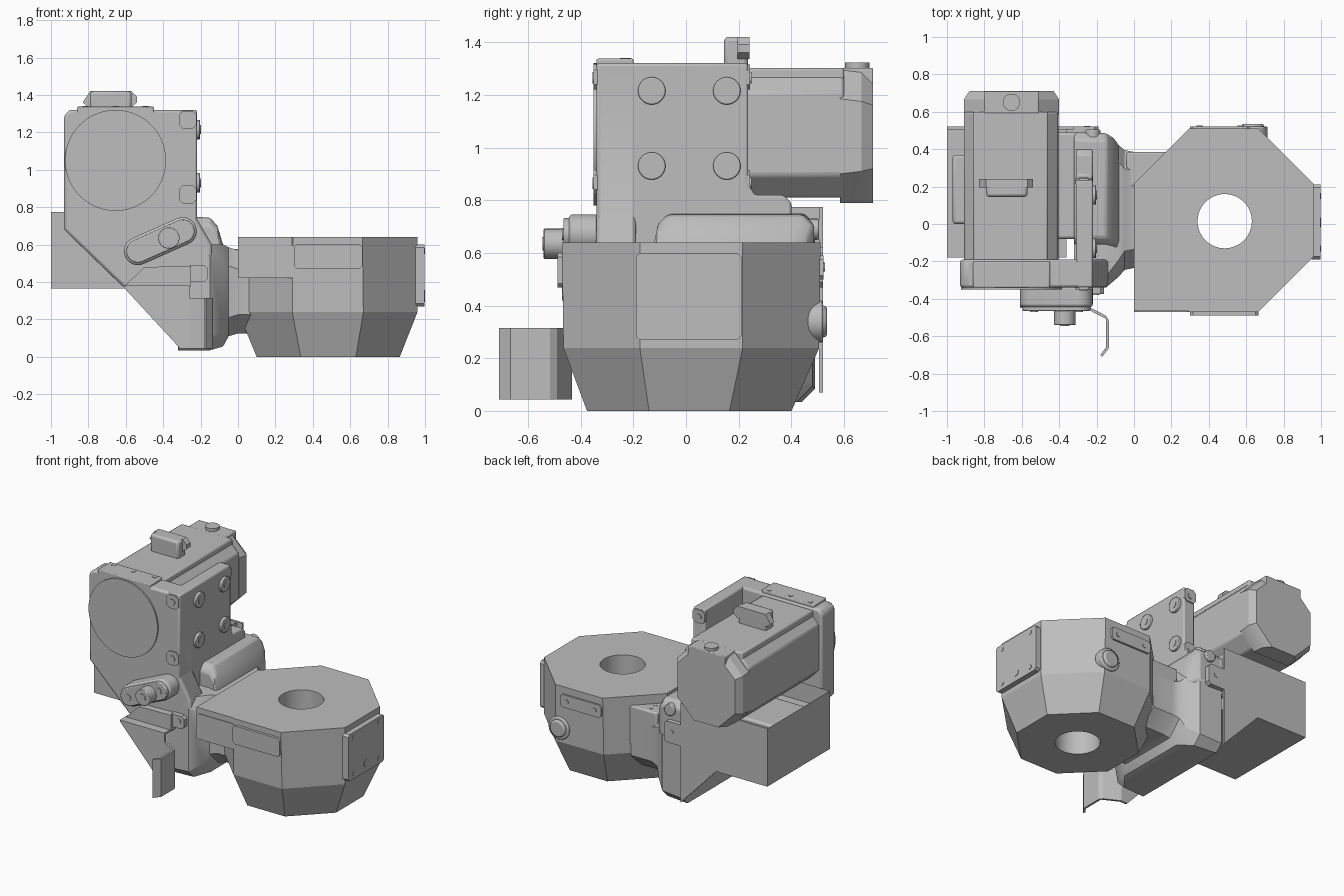
import bpy, bmesh, math
from mathutils import Vector

old = bpy.data.objects.get("Cube")
if old:
    bpy.data.objects.remove(old, do_unlink=True)

grey = bpy.data.materials.new("machine_grey")
grey.use_nodes = True
GREY = (0.51, 0.51, 0.51, 1)
grey.diffuse_color = GREY
grey.node_tree.nodes["Principled BSDF"].inputs["Base Color"].default_value = GREY


def activate(ob):
    bpy.ops.object.select_all(action="DESELECT")
    ob.select_set(True)
    bpy.context.view_layer.objects.active = ob


def finish(name, bm, bevel=0, segments=2):
    """Turn a bmesh into a shaded object with optional rounded edges."""
    bmesh.ops.recalc_face_normals(bm, faces=bm.faces)
    mesh = bpy.data.meshes.new(name)
    bm.to_mesh(mesh)
    bm.free()
    ob = bpy.data.objects.new(name, mesh)
    bpy.context.collection.objects.link(ob)
    mesh.materials.append(grey)
    if bevel:
        mod = ob.modifiers.new("edges", "BEVEL")
        mod.width, mod.segments = bevel, segments
        mod.limit_method, mod.angle_limit = "ANGLE", math.radians(35)
    activate(ob)
    bpy.ops.object.shade_smooth_by_angle(angle=math.radians(30))
    return ob


def place(axis, t, u, v):
    return {"x": (t, u, v), "y": (u, t, v), "z": (u, v, t)}[axis]


def box(name, x, y, z, bevel=0):
    bm = bmesh.new()
    bmesh.ops.create_cube(bm, size=1)
    for vert in bm.verts:
        vert.co = [r[0] if c < 0 else r[1] for r, c in zip((x, y, z), vert.co)]
    return finish(name, bm, bevel)


def skin(bm, rings):
    """Cap and bridge a chain of equal-sized point rings."""
    loops = [[bm.verts.new(p) for p in ring] for ring in rings]
    n = len(loops[0])
    bm.faces.new(loops[0])
    bm.faces.new(loops[-1])
    for a, b in zip(loops, loops[1:]):
        for i in range(n):
            j = (i + 1) % n
            bm.faces.new((a[i], a[j], b[j], b[i]))


def prism(name, axis, outline, t0, t1, bevel=0):
    bm = bmesh.new()
    skin(bm, [[place(axis, t, u, v) for u, v in outline] for t in (t0, t1)])
    return finish(name, bm, bevel)


def loft(name, axis, sections, bevel=0):
    """Chamfered rectangles (t, u0, u1, v0, v1, chamfer) joined along an axis."""
    rings = []
    for t, a, b, c, d, k in sections:
        pts = [(a + k, c), (b - k, c), (b, c + k), (b, d - k),
               (b - k, d), (a + k, d), (a, d - k), (a, c + k)]
        rings.append([place(axis, t, u, v) for u, v in pts])
    bm = bmesh.new()
    skin(bm, rings)
    return finish(name, bm, bevel)


def plate(name, axis, t0, t1, u, v, k=0.015):
    """Flat plate with clipped corners."""
    return loft(name, axis, [(t, *u, *v, k) for t in (t0, t1)])


def capsule(name, a, b, r, t0, t1, bevel):
    """Round-ended bar lying in the front plane."""
    angle = math.atan2(b.y - a.y, b.x - a.x)
    outline = []
    for centre, start in ((a, angle + math.pi / 2), (b, angle - math.pi / 2)):
        for i in range(13):
            t = start + math.pi * i / 12
            outline.append((centre.x + r * math.cos(t), centre.y + r * math.sin(t)))
    return prism(name, "y", outline, t0, t1, bevel)


def disc(name, axis, u, v, t0, t1, r, bevel=0, sides=40):
    ring = [(u + r * math.cos(i * math.tau / sides), v + r * math.sin(i * math.tau / sides))
            for i in range(sides)]
    return prism(name, axis, ring, t0, t1, bevel)


def cut(ob, cutter):
    mod = ob.modifiers.new("hole", "BOOLEAN")
    mod.object, mod.operation, mod.solver = cutter, "DIFFERENCE", "EXACT"
    activate(ob)
    bpy.ops.object.modifier_apply(modifier=mod.name)
    bpy.ops.object.shade_smooth_by_angle(angle=math.radians(15))
    bpy.data.objects.remove(cutter, do_unlink=True)


def screw(name, axis, u, v, t, out, r=0.016):
    disc(name, axis, u, v, t, t + 0.005 * out, r, sides=20)


# Octagonal table head with a through hole
head = loft("octagon_head", "z", [(0, 0.10, 0.865, -0.375, 0.40, 0.235),
                                  (0.24, 0.0, 0.96, -0.465, 0.505, 0.29),
                                  (0.64, 0.0, 0.96, -0.47, 0.51, 0.295)])
cut(head, disc("hole_cutter", "z", 0.485, 0.015, -0.1, 0.8, 0.145, sides=64))
prism("front_corner_block", "z", [(0, -0.17), (0, -0.465), (0.30, -0.465)], 0.42, 0.64)
plate("front_corner_plate", "y", -0.47, -0.43, (0, 0.30), (0.42, 0.60))
plate("front_plate", "y", -0.488, -0.45, (0.30, 0.665), (0.47, 0.60))
plate("side_plate", "x", 0.95, 0.997, (-0.19, 0.21), (0.27, 0.60))
for y in (-0.13, 0.15):
    for z in (0.31, 0.565):
        screw("side_plate_screw", "x", y, z, 0.995, 1)
screw("side_plate_port", "x", 0.01, 0.33, 0.995, 1, 0.026)
plate("back_strip", "y", 0.50, 0.522, (0.30, 0.62), (0.50, 0.59))
for x in (0.35, 0.57):
    screw("back_strip_screw", "y", x, 0.545, 0.522, 1)
disc("back_button_base", "y", 0.635, 0.34, 0.46, 0.52, 0.08, 0.008)
disc("back_button", "y", 0.635, 0.34, 0.50, 0.535, 0.06, 0.012)

# Neck joining the head to the column
loft("neck", "x", [(-0.32, -0.34, 0.49, 0.035, 0.60, 0.05),
                   (-0.15, -0.34, 0.48, 0.035, 0.60, 0.06),
                   (-0.08, -0.28, 0.42, 0.055, 0.60, 0.09),
                   (-0.05, -0.245, 0.395, 0.11, 0.585, 0.10),
                   (0.0, -0.235, 0.385, 0.125, 0.57, 0.10),
                   (0.16, -0.235, 0.385, 0.125, 0.57, 0.10)])
loft("neck_shoulder", "x", [(-0.32, -0.11, 0.49, 0.45, 0.75, 0.04),
                            (-0.15, -0.11, 0.485, 0.45, 0.745, 0.04),
                            (-0.11, -0.12, 0.46, 0.45, 0.70, 0.04),
                            (-0.08, -0.13, 0.42, 0.45, 0.60, 0.04)], 0.012)
box("neck_back_block", (-0.04, 0.18), (0.2, 0.385), (0.30, 0.575), 0.01)
for y in (0.29, 0.34):
    screw("neck_screw", "z", 0.035, y, 0.573, 1, 0.012)
disc("shoulder_pin", "y", -0.22, 0.69, 0.42, 0.505, 0.04, 0.006)
plate("shoulder_back_tab", "y", 0.46, 0.52, (-0.39, -0.19), (0.47, 0.62), 0.02)
screw("shoulder_tab_screw", "y", -0.25, 0.55, 0.52, 1)

# Gearbox: front wall with slanted lower edge and a side wall
prism("gearbox_front_wall", "y", [(-0.93, 1.29), (-0.90, 1.32), (-0.22, 1.32), (-0.22, 0.74),
                                  (-0.14, 0.60), (-0.14, 0.38), (-0.61, 0.37), (-0.93, 0.68)],
      -0.34, -0.19, 0.015)
prism("gearbox_side_wall", "x", [(-0.34, 1.32), (0.235, 1.32), (0.235, 0.87), (0.26, 0.82),
                                 (0.37, 0.82), (0.40, 0.79), (0.40, 0.55), (-0.34, 0.55)],
      -0.31, -0.22, 0.01)
disc("gearbox_cover", "y", -0.655, 1.05, -0.35, -0.30, 0.27, sides=72)
box("gearbox_top_strip", (-0.86, -0.45), (-0.34, -0.20), (1.30, 1.337), 0.006)
for x, y in ((-0.815, -0.225), (-0.655, -0.235), (-0.495, -0.225)):
    screw("top_strip_screw", "z", x, y, 1.335, 1)
for z in (1.265, 0.865):
    for y, out in ((-0.35, -1), (0.243, 1)):
        inner = y - 0.03 * out
        plate("gearbox_corner_pad", "y", min(y, inner), max(y, inner), (-0.315, -0.222),
              (z - 0.045, z + 0.05), 0.02)
        screw("corner_pad_screw", "y", -0.27, z, y, out, 0.022)
for y in (-0.13, 0.155):
    for z in (0.93, 1.215):
        disc("side_boss", "x", y, z, -0.23, -0.202, 0.052, 0.005)
        screw("side_boss_screw", "x", y, z, -0.204, 1, 0.024)

# Motor running back from the gearbox
loft("motor_body", "y", [(-0.20, -0.91, -0.405, 0.81, 1.295, 0.085),
                         (0.60, -0.91, -0.405, 0.81, 1.295, 0.085)], 0.012)
box("motor_top_rail", (-0.86, -0.46), (-0.20, 0.60), (1.20, 1.302), 0.01)
loft("motor_cap", "y", [(0.585, -0.91, -0.40, 0.79, 1.295, 0.11),
                        (0.665, -0.91, -0.40, 0.79, 1.295, 0.12),
                        (0.71, -0.88, -0.43, 0.79, 1.29, 0.13)])
box("motor_cap_top", (-0.80, -0.51), (0.59, 0.71), (1.20, 1.302), 0.005)
disc("motor_cap_knob", "z", -0.655, 0.65, 1.29, 1.322, 0.046)
box("motor_connector_stem", (-0.79, -0.57), (0.145, 0.235), (1.28, 1.42), 0.015)
prism("motor_connector", "y", [(-0.83, 1.36), (-0.79, 1.42), (-0.57, 1.42), (-0.54, 1.39),
                               (-0.54, 1.36), (-0.57, 1.335), (-0.80, 1.335)], 0.195, 0.24)

# Side bin with a sunken top, inner parts and a pointed back panel
bm = bmesh.new()
skin(bm, [[(-1, -0.18, z), (-0.36, -0.18, z), (-0.36, 0.52, z), (-1, 0.52, z)]
          for z in (0.365, 0.775)])
top = max(bm.faces, key=lambda f: f.calc_center_median().z)
bmesh.ops.inset_region(bm, faces=[top], thickness=0.015)
bmesh.ops.translate(bm, verts=top.verts, vec=(0, 0, -0.13))
finish("side_bin", bm)
box("bin_inner_block", (-0.97, -0.40), (0.0, 0.37), (0.55, 0.72), 0.015)
box("bin_inner_bridge", (-0.45, -0.30), (-0.08, 0.49), (0.45, 0.72), 0.015)
prism("bin_back_panel", "y", [(-1, 0.775), (-0.32, 0.775), (-0.32, 0.07), (-0.60, 0.365),
                              (-1, 0.365)], 0.505, 0.52)

# Front link with rounded ends, on a wider raised base
a, b = Vector((-0.535, 0.565)), Vector((-0.295, 0.672))
capsule("link_base", a, b, 0.075, -0.445, -0.33, 0.015)
capsule("front_link", a, b, 0.062, -0.465, -0.40, 0.006)
disc("link_pivot", "y", -0.37, 0.635, -0.54, -0.45, 0.057, 0.004)
screw("link_pivot_screw", "y", -0.37, 0.635, -0.54, -1, 0.026)
for p in (a, b):
    screw("link_end_screw", "y", p.x, p.y, -0.465, -1, 0.022)

# Folded sheet guard below the link
prism("guard_mount", "y", [(-0.61, 0.375), (-0.50, 0.48), (-0.25, 0.485), (-0.25, 0.375)],
      -0.39, -0.33)
plate("guard_tab", "y", -0.375, -0.33, (-0.28, -0.16), (0.40, 0.49), 0.02)
screw("guard_tab_screw", "y", -0.205, 0.45, -0.375, -1, 0.02)
prism("guard_sheet", "y", [(-0.61, 0.37), (-0.26, 0.37), (-0.26, 0.045), (-0.31, 0.045)],
      -0.45, -0.435)
prism("guard_sheet_shelf", "z", [(-0.61, -0.45), (-0.26, -0.45), (-0.26, -0.33), (-0.61, -0.33)],
      0.365, 0.38)
outer = [(-0.26, -0.45), (-0.135, -0.515), (-0.135, -0.665), (-0.17, -0.71)]
inner = [(-0.26, -0.433), (-0.15, -0.49), (-0.15, -0.66), (-0.18, -0.70)]
for i in range(3):
    prism("guard_flange", "z", [outer[i], outer[i + 1], inner[i + 1], inner[i]], 0.045, 0.315)
